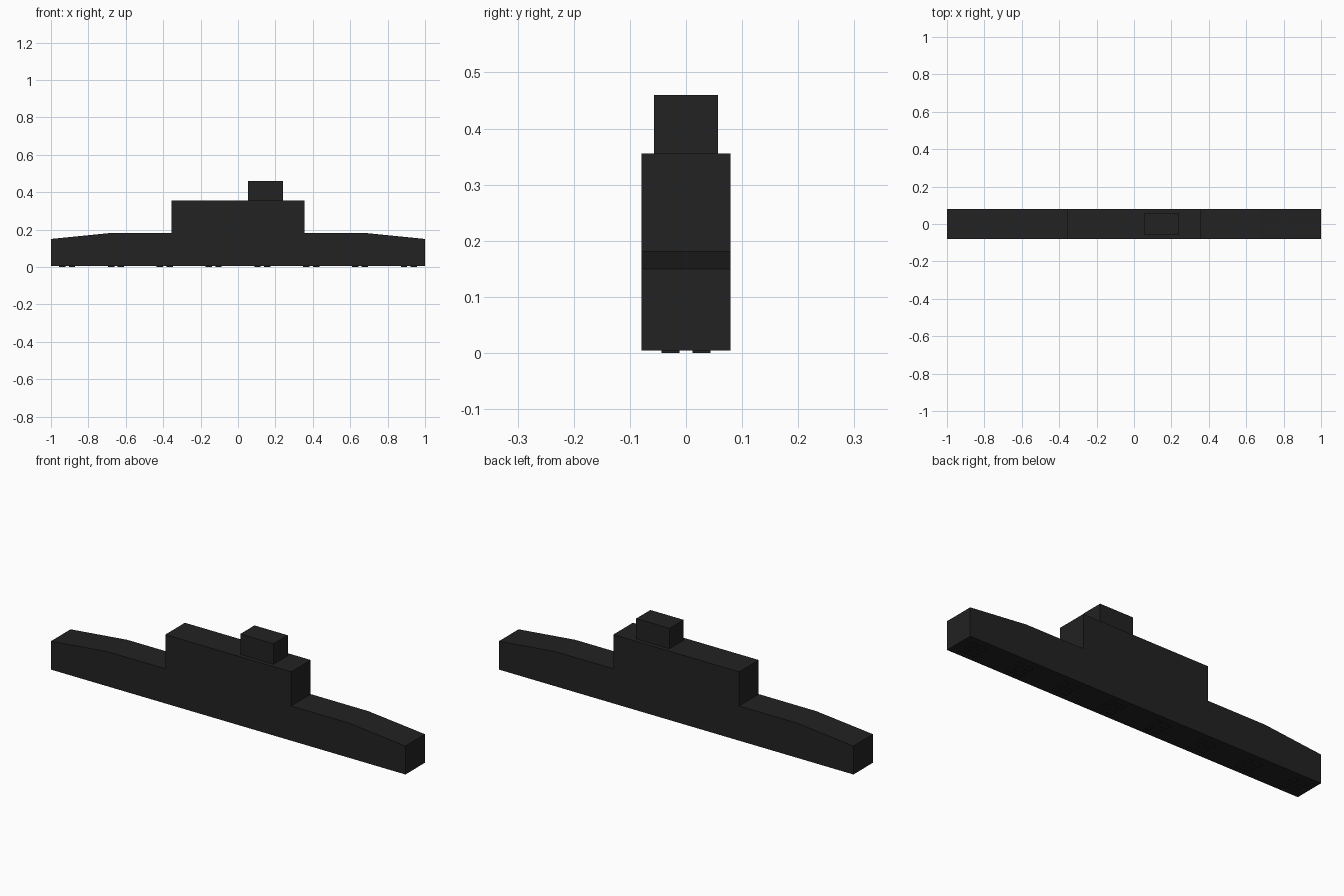
import bpy
import bmesh

cube = bpy.data.objects.get("Cube")
if cube:
    bpy.data.objects.remove(cube, do_unlink=True)

HALF_WIDTH = 0.079
BASE = 0.005

charcoal = bpy.data.materials.new("charcoal")
charcoal.use_nodes = True
color = (0.016, 0.016, 0.016, 1)
charcoal.diffuse_color = color
charcoal.node_tree.nodes["Principled BSDF"].inputs["Base Color"].default_value = color


def extrude_profile(name, points, y0, y1):
    """Solid made by sweeping an xz outline from y0 to y1."""
    bm = bmesh.new()
    face = bm.faces.new([bm.verts.new((x, y0, z)) for x, z in points])
    swept = bmesh.ops.extrude_face_region(bm, geom=[face])["geom"]
    verts = [v for v in swept if isinstance(v, bmesh.types.BMVert)]
    bmesh.ops.translate(bm, verts=verts, vec=(0, y1 - y0, 0))
    bmesh.ops.recalc_face_normals(bm, faces=bm.faces)
    mesh = bpy.data.meshes.new(name)
    bm.to_mesh(mesh)
    bm.free()
    mesh.materials.append(charcoal)
    obj = bpy.data.objects.new(name, mesh)
    bpy.context.collection.objects.link(obj)
    return obj


def box(name, x0, x1, y0, y1, z0, z1):
    return extrude_profile(name, [(x0, z0), (x1, z0), (x1, z1), (x0, z1)], y0, y1)


# Hull with sloping ends and raised middle, mirrored about x = 0
half = [(1, BASE), (1, 0.15), (0.68, 0.182), (0.355, 0.182), (0.355, 0.356)]
outline = half + [(-x, z) for x, z in reversed(half)]
extrude_profile("hull", outline, -HALF_WIDTH, HALF_WIDTH)

# Tower on the raised deck
box("tower", 0.053, 0.241, -0.057, 0.057, 0.356, 0.46)

# Low feet under the hull: eight groups of two by two
for group in range(8):
    centre = (group - 3.5) * 0.261
    for sx in (-1, 1):
        for sy in (-1, 1):
            x, y = centre + sx * 0.026, sy * 0.028
            box("foot", x - 0.017, x + 0.017, y - 0.016, y + 0.016, 0, BASE)
